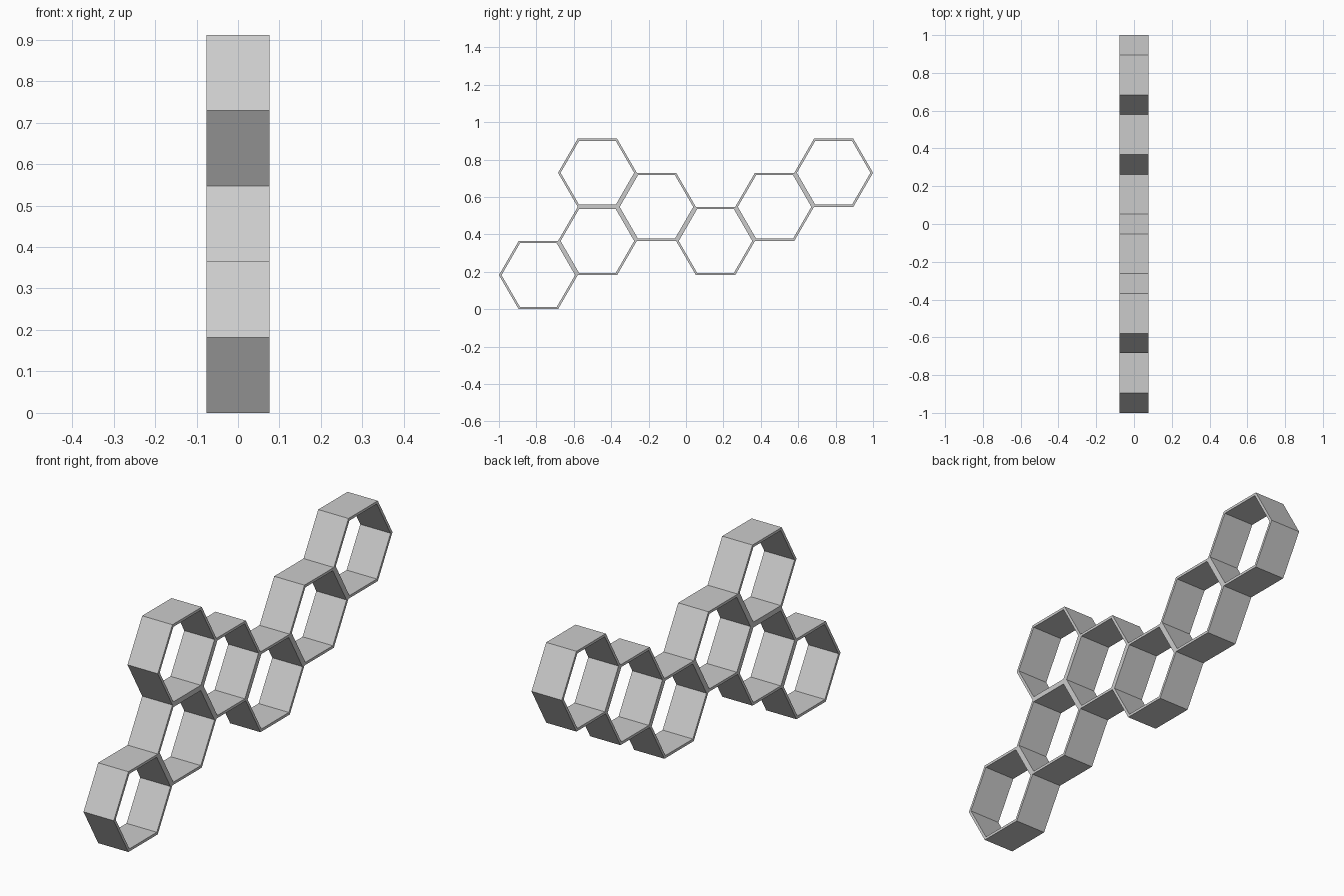
import bpy, bmesh
from math import cos, sin, pi, sqrt

if "Cube" in bpy.data.objects:
    bpy.data.objects.remove(bpy.data.objects["Cube"])

R = 2 / 9.5             # outer hexagon radius: six columns span 2 units
APOTHEM = R * sqrt(3) / 2
WALL = 0.012            # wall thickness
R_IN = R - WALL * 2 / sqrt(3)
HALF_DEPTH = 0.076


def hex_ring_mesh():
    """Open hexagonal tube along x with solid walls."""
    bm = bmesh.new()
    loops = []
    for r, x in ((R, -HALF_DEPTH), (R, HALF_DEPTH), (R_IN, HALF_DEPTH), (R_IN, -HALF_DEPTH)):
        loops.append([bm.verts.new((x, r * cos(i * pi / 3), r * sin(i * pi / 3))) for i in range(6)])
    for k in range(4):
        a, b = loops[k], loops[(k + 1) % 4]
        for i in range(6):
            j = (i + 1) % 6
            bm.faces.new((a[i], a[j], b[j], b[i]))
    bmesh.ops.recalc_face_normals(bm, faces=bm.faces)
    mesh = bpy.data.meshes.new("hex_shelf_cell")
    bm.to_mesh(mesh)
    bm.free()
    return mesh


# Honeycomb shelf cells: (column, height of centre in apothems)
CELLS = [(0, 1), (1, 2), (1, 4), (2, 3), (3, 2), (4, 3), (5, 4)]

cell_mesh = hex_ring_mesh()
for n, (col, row) in enumerate(CELLS, 1):
    cell = bpy.data.objects.new(f"hex_shelf_cell_{n}", cell_mesh)
    cell.location = (0, (col - 2.5) * 1.5 * R, row * APOTHEM)
    bpy.context.collection.objects.link(cell)
